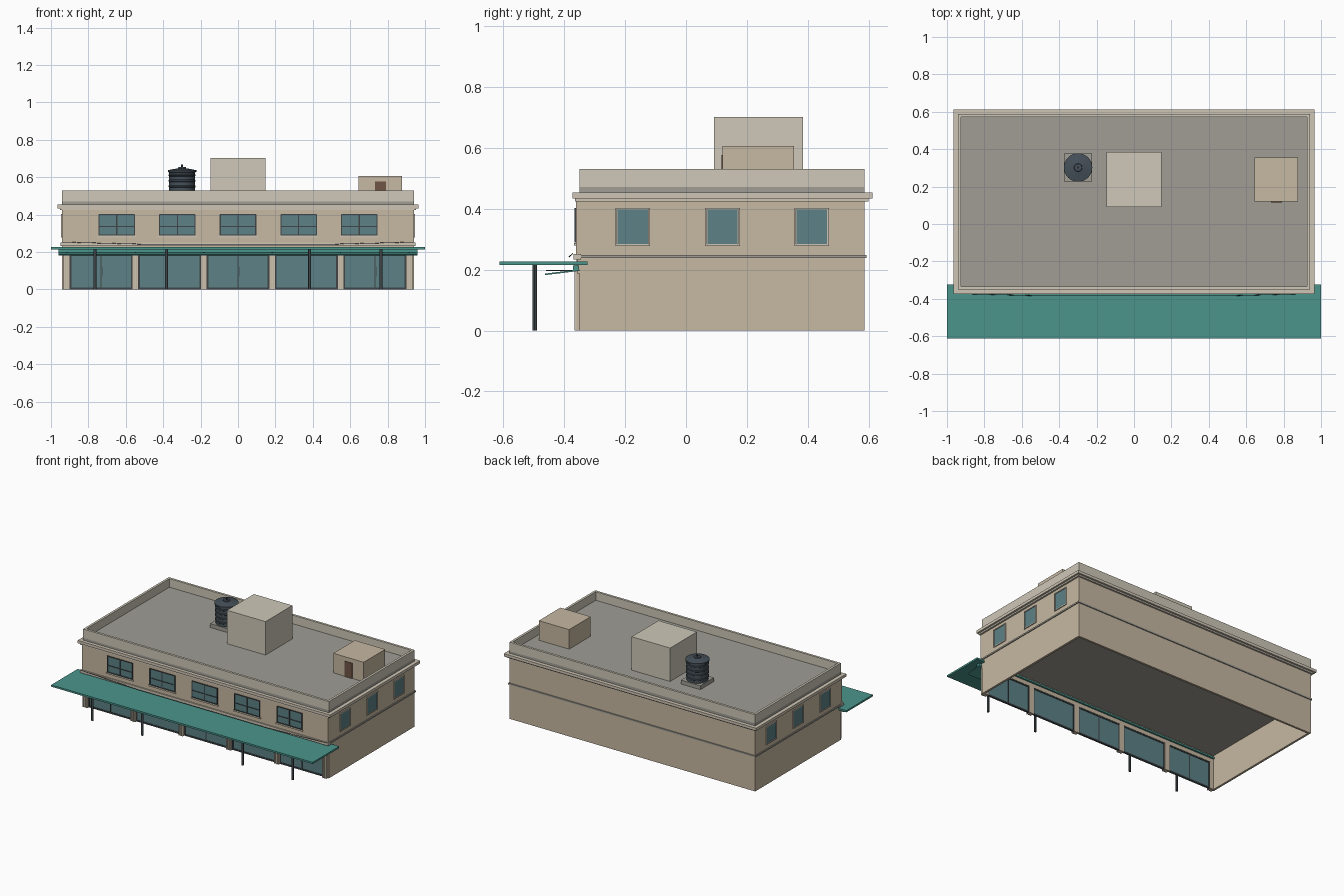
import bpy, bmesh, math
from mathutils import Vector

if "Cube" in bpy.data.objects:
    bpy.data.objects.remove(bpy.data.objects["Cube"])


def mat(name, r, g, b):
    m = bpy.data.materials.new(name)
    m.diffuse_color = (r, g, b, 1)
    m.use_nodes = True
    m.node_tree.nodes["Principled BSDF"].inputs["Base Color"].default_value = m.diffuse_color
    return m


WALL = mat("beige_wall", 0.57, 0.48, 0.36)
TRIM = mat("pale_trim", 0.62, 0.56, 0.46)
PARA = mat("parapet_stone", 0.62, 0.58, 0.48)
ROOF = mat("roof_grey", 0.35, 0.34, 0.30)
TEAL = mat("canopy_teal", 0.07, 0.30, 0.26)
GLASS = mat("glass", 0.11, 0.22, 0.24)
DARK = mat("dark_metal", 0.05, 0.06, 0.065)
TANK = mat("tank_slate", 0.06, 0.08, 0.10)
DOOR = mat("door_brown", 0.16, 0.09, 0.06)


def finish(bm, name, m):
    bmesh.ops.recalc_face_normals(bm, faces=bm.faces)
    me = bpy.data.meshes.new(name)
    bm.to_mesh(me)
    bm.free()
    me.materials.append(m)
    ob = bpy.data.objects.new(name, me)
    bpy.context.collection.objects.link(ob)
    return ob


def box(name, x, y, z, m):
    """Box from (min, max) ranges on each axis."""
    bm = bmesh.new()
    bmesh.ops.create_cube(bm, size=1)
    for v in bm.verts:
        v.co = Vector([a[0] + (c + 0.5) * (a[1] - a[0]) for a, c in zip((x, y, z), v.co)])
    return finish(bm, name, m)


def ring(name, inner, outer, z, m):
    """Rectangular band between two (half_x, y0, y1) outlines."""
    bm = bmesh.new()
    loops = []
    for (hx, y0, y1), zz in ((outer, z[0]), (outer, z[1]), (inner, z[1]), (inner, z[0])):
        loops.append([bm.verts.new((px, py, zz)) for px, py in
                      ((-hx, y0), (hx, y0), (hx, y1), (-hx, y1))])
    for k in range(4):
        a, b = loops[k], loops[(k + 1) % 4]
        for i in range(4):
            j = (i + 1) % 4
            bm.faces.new((a[i], a[j], b[j], b[i]))
    return finish(bm, name, m)


def prism(name, profile, x, m):
    """Extrude a (y, z) profile along x."""
    bm = bmesh.new()
    f = bm.faces.new([bm.verts.new((x[0], py, pz)) for py, pz in profile])
    r = bmesh.ops.extrude_face_region(bm, geom=[f])
    for v in r["geom"]:
        if isinstance(v, bmesh.types.BMVert):
            v.co.x = x[1]
    return finish(bm, name, m)


def lathe(name, profile, centre, n, m):
    """Spin an (r, z) profile that starts and ends on the axis."""
    bm = bmesh.new()
    vs = [bm.verts.new((r, 0, z)) for r, z in profile]
    es = [bm.edges.new(p) for p in zip(vs, vs[1:])]
    bmesh.ops.spin(bm, geom=vs + es, axis=(0, 0, 1), cent=(0, 0, 0),
                   angle=2 * math.pi, steps=n)
    bmesh.ops.remove_doubles(bm, verts=bm.verts, dist=1e-5)
    ob = finish(bm, name, m)
    ob.location = centre
    bpy.context.view_layer.objects.active = ob
    ob.select_set(True)
    bpy.ops.object.shade_smooth_by_angle(angle=math.radians(30))
    ob.select_set(False)
    return ob


# Building shell: open ground floor, solid upper floor
X, Y0, Y1 = 0.94, -0.35, 0.587
body = (X, Y0, Y1)
for s, n in ((-1, "left"), (1, "right")):
    box(n + "_ground_wall", sorted((s * X, s * (X - 0.015))), (Y0, Y1), (0, 0.25), WALL)
box("back_ground_wall", (-X + 0.015, X - 0.015), (Y1 - 0.015, Y1), (0, 0.25), WALL)
box("ceiling_slab", (-X + 0.015, X - 0.015), (Y0 + 0.005, Y1 - 0.015), (0.24, 0.25), ROOF)
box("upper_floor", (-X, X), (Y0, Y1), (0.25, 0.45), WALL)
box("front_facing", (-X, X), (-0.361, Y0), (0.25, 0.432), WALL)
box("front_lintel", (-X, X), (-0.358, -0.335), (0.188, 0.25), WALL)

# Belt course and cornice
ring("belt_course", (X - 0.004, Y0 + 0.004, Y1 - 0.004), (X + 0.006, Y0 - 0.006, Y1 + 0.006),
     (0.238, 0.248), ROOF)
box("front_belt", (-0.948, 0.948), (-0.369, -0.345), (0.233, 0.252), TRIM)
box("cornice_bed", (-0.952, 0.952), (-0.365, 0.599), (0.424, 0.436), TRIM)
box("cornice", (-0.965, 0.965), (-0.373, 0.612), (0.434, 0.453), TRIM)

# Roof and parapet
box("roof_slab", (-X, X), (Y0, Y1), (0.45, 0.471), ROOF)
ring("parapet", (X - 0.016, Y0 + 0.016, Y1 - 0.016), body, (0.468, 0.53), PARA)

# Fluted pilasters
for i in range(6):
    cx = -0.915 + i * 0.366
    box("pilaster", (cx - 0.018, cx + 0.018), (-0.36, -0.335), (0, 0.235), WALL)
    for d in (-0.013, 0, 0.013):
        box("pilaster_rib", (cx + d - 0.004, cx + d + 0.004), (-0.366, -0.358), (0, 0.215), TRIM)

# Shop glazing with frames and door leaves
for i in range(5):
    cx = -0.732 + i * 0.366
    a, b = cx - 0.165, cx + 0.165
    box("shop_glass", (a, b), (-0.346, -0.340), (0.0, 0.19), GLASS)
    for z in ((0, 0.01), (0.18, 0.19)):
        box("shop_rail", (a, b), (-0.35, -0.337), z, DARK)
    for x in (a + 0.003, b - 0.003):
        box("shop_stile", (x - 0.003, x + 0.003), (-0.35, -0.337), (0.01, 0.18), DARK)
    if i % 2 == 0:
        box("door_mullion", (cx - 0.003, cx + 0.003), (-0.35, -0.337), (0.01, 0.18), DARK)
        box("door_handle", (cx + 0.008, cx + 0.011), (-0.354, -0.344), (0.07, 0.12), DARK)

# Front windows
for i in range(5):
    cx = -0.648 + i * 0.324
    a, b = cx - 0.095, cx + 0.095
    box("window_glass", (a, b), (-0.3635, -0.355), (0.289, 0.402), GLASS)
    for z in (0.291, 0.337, 0.400):
        box("window_rail", (a, b), (-0.367, -0.356), (z - 0.0025, z + 0.0025), DARK)
    for x in (a, cx, b):
        box("window_stile", (x - 0.003, x + 0.003), (-0.367, -0.356), (0.289, 0.402), DARK)
    box("window_sill", (a - 0.008, b + 0.008), (-0.368, -0.355), (0.279, 0.288), TRIM)

# Side windows
for s in (-1, 1):
    for cy in (-0.175, 0.12, 0.413):
        glass_x = sorted((s * 0.93, s * 0.942))
        rim_x = sorted((s * 0.93, s * 0.946))
        box("side_glass", glass_x, (cy - 0.05, cy + 0.05), (0.284, 0.398), GLASS)
        for z in (0.278, 0.397):
            box("side_window_rail", rim_x, (cy - 0.057, cy + 0.057), (z, z + 0.006), TRIM)
        for y in (cy - 0.057, cy + 0.051):
            box("side_window_stile", rim_x, (y, y + 0.006), (0.284, 0.397), TRIM)

# Canopy on posts
box("canopy", (-1, 1), (-0.612, -0.323), (0.215, 0.227), TEAL)
for x in (-0.765, -0.383, 0.383, 0.765):
    lathe("canopy_post", [(0, 0), (0.008, 0), (0.008, 0.217), (0, 0.217)], (x, -0.497, 0), 12, DARK)

# Lower sloping awning with arms
prism("awning", [(-0.463, 0.182), (-0.35, 0.196), (-0.35, 0.201), (-0.463, 0.187)],
      (-0.96, 0.96), TEAL)
box("awning_rail", (-0.96, 0.96), (-0.372, -0.352), (0.195, 0.213), TEAL)
for i in range(6):
    x = -0.915 + i * 0.366
    box("awning_arm", (x - 0.003, x + 0.003), (-0.46, -0.35), (0.196, 0.199), DARK)

# Sagging cable along the front
cu = bpy.data.curves.new("front_cable", "CURVE")
cu.dimensions = "3D"
cu.bevel_depth = 0.0015
cu.bevel_resolution = 1
cu.materials.append(DARK)
sp = cu.splines.new("POLY")
pts = [(-0.94, -0.372, 0.253), (-0.5, -0.384, 0.242), (0.5, -0.384, 0.242), (0.94, -0.372, 0.253)]
sp.points.add(len(pts) - 1)
for p, c in zip(sp.points, pts):
    p.co = (*c, 1)
bpy.context.collection.objects.link(bpy.data.objects.new("front_cable", cu))

# Rooftop rooms
box("stair_tower", (-0.148, 0.146), (0.092, 0.385), (0.47, 0.702), PARA)
box("roof_cabin", (0.645, 0.877), (0.12, 0.355), (0.47, 0.606), WALL)
box("cabin_door", (0.732, 0.791), (0.116, 0.125), (0.471, 0.577), DOOR)

# Ribbed water tank on its pad
box("tank_pad", (-0.373, -0.225), (0.228, 0.376), (0.47, 0.498), ROOF)
prof = [(0, 0.498), (0.069, 0.498)]
for k in range(4):
    z = 0.515 + k * 0.03
    prof += [(0.069, z), (0.073, z + 0.003), (0.073, z + 0.009), (0.069, z + 0.012)]
prof += [(0.069, 0.625), (0.076, 0.628), (0.076, 0.638), (0.022, 0.648), (0.02, 0.654), (0, 0.654)]
lathe("water_tank", prof, (-0.299, 0.302, 0), 32, TANK)
lathe("tank_vent", [(0, 0.65), (0.005, 0.65), (0.005, 0.669), (0, 0.669)], (-0.299, 0.302, 0), 10, DARK)
